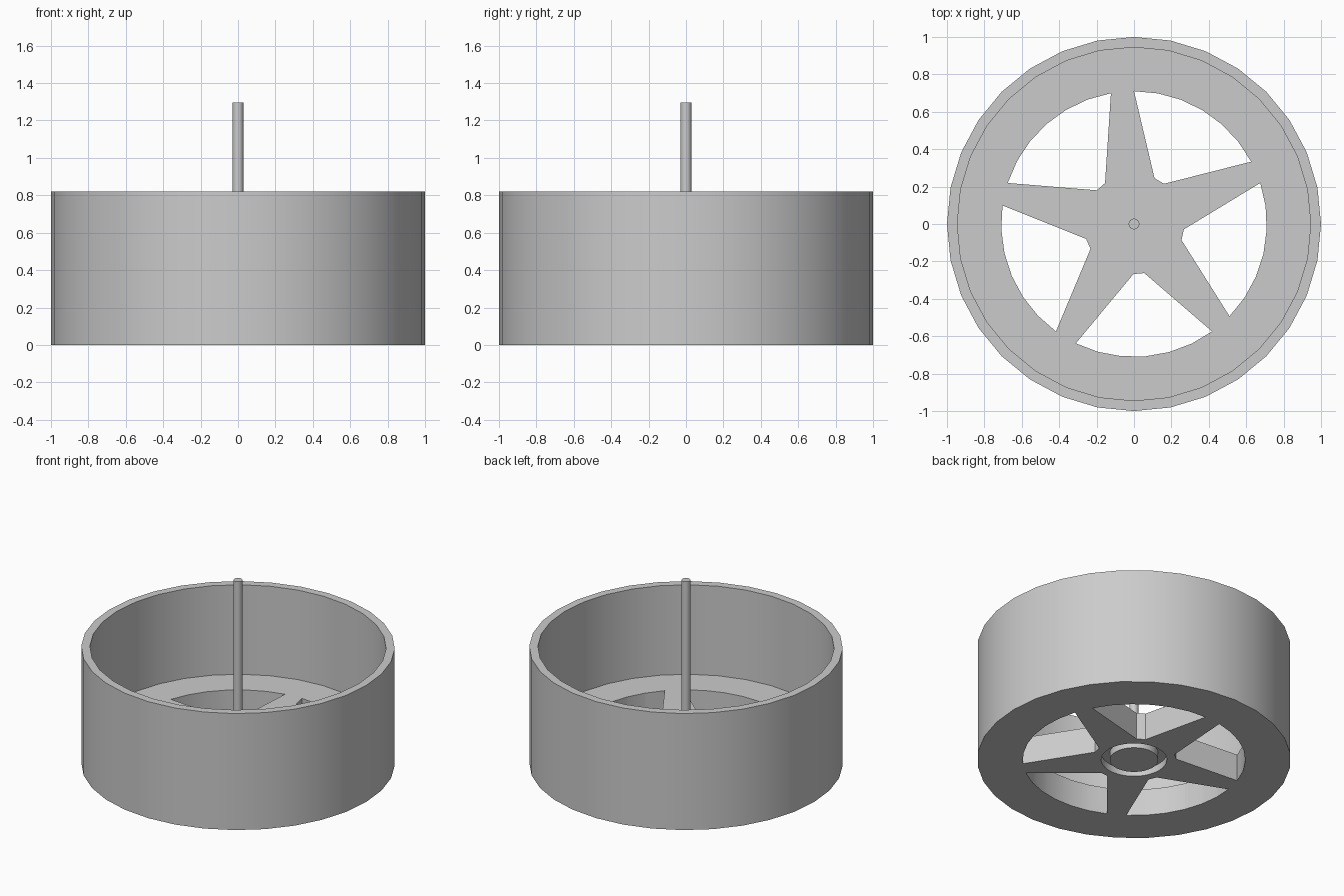
import bpy, bmesh, math
from mathutils import Matrix

if "Cube" in bpy.data.objects:
    bpy.data.objects.remove(bpy.data.objects["Cube"], do_unlink=True)

SIDES = 32
FLOOR = 0.19      # top of the spoked plate
HEIGHT = 0.82     # top of the drum wall

grey = bpy.data.materials.new("plain grey")
grey.use_nodes = True
colour = (0.6, 0.6, 0.6, 1)
grey.diffuse_color = colour
grey.node_tree.nodes["Principled BSDF"].inputs["Base Color"].default_value = colour


def add_object(name, bm):
    bmesh.ops.recalc_face_normals(bm, faces=bm.faces)
    mesh = bpy.data.meshes.new(name)
    bm.to_mesh(mesh)
    bm.free()
    mesh.materials.append(grey)
    obj = bpy.data.objects.new(name, mesh)
    bpy.context.collection.objects.link(obj)
    return obj


def lathe(name, profile, sides):
    """Revolve an (r, z) profile, open at the axis, around z."""
    bm = bmesh.new()
    verts = [bm.verts.new((r, 0, z)) for r, z in profile]
    edges = [bm.edges.new(pair) for pair in zip(verts, verts[1:])]
    bmesh.ops.spin(bm, geom=verts + edges, cent=(0, 0, 0), axis=(0, 0, 1),
                   angle=math.tau, steps=sides)
    bmesh.ops.remove_doubles(bm, verts=bm.verts, dist=1e-4)
    return add_object(name, bm)


def polar(r, degrees):
    a = math.radians(degrees)
    return r * math.cos(a), r * math.sin(a)


def smooth(obj):
    bpy.ops.object.select_all(action="DESELECT")
    obj.select_set(True)
    bpy.context.view_layer.objects.active = obj
    bpy.ops.object.shade_smooth_by_angle(angle=math.radians(30))


# Drum: wall, thick plate and a round groove under the hub
wheel = lathe("wheel_drum", [
    (0, FLOOR), (0.945, FLOOR), (0.945, HEIGHT), (1, HEIGHT), (1, 0),
    (0.21, 0), (0.21, 0.05), (0.155, 0.05), (0.155, 0), (0, 0)], SIDES)

# Five windows between the tapered spokes
bm = bmesh.new()
outline = [polar(0.71, 90 - 62 * i / 6) for i in range(7)]
outline += [polar(0.268, 53.3), polar(0.268, 65.8)]
for i in range(5):
    turn = Matrix.Rotation(math.tau * i / 5, 4, "Z")
    face = bm.faces.new([bm.verts.new(turn @ Matrix.Translation((x, y, -0.1)).translation)
                         for x, y in outline])
    extruded = bmesh.ops.extrude_face_region(bm, geom=[face])["geom"]
    top = [v for v in extruded if isinstance(v, bmesh.types.BMVert)]
    bmesh.ops.translate(bm, verts=top, vec=(0, 0, 0.4))
cutter = add_object("window_cutter", bm)
cutter.hide_render = True

cut = wheel.modifiers.new("windows", "BOOLEAN")
cut.operation = "DIFFERENCE"
cut.solver = "EXACT"
cut.object = cutter
bpy.context.view_layer.objects.active = wheel
bpy.ops.object.modifier_apply(modifier=cut.name)
bpy.data.objects.remove(cutter, do_unlink=True)
smooth(wheel)

# Thin axle standing on the hub
axle = lathe("axle", [(0, 1.295), (0.029, 1.295), (0.029, FLOOR - 0.02),
                      (0, FLOOR - 0.02)], 16)
smooth(axle)
